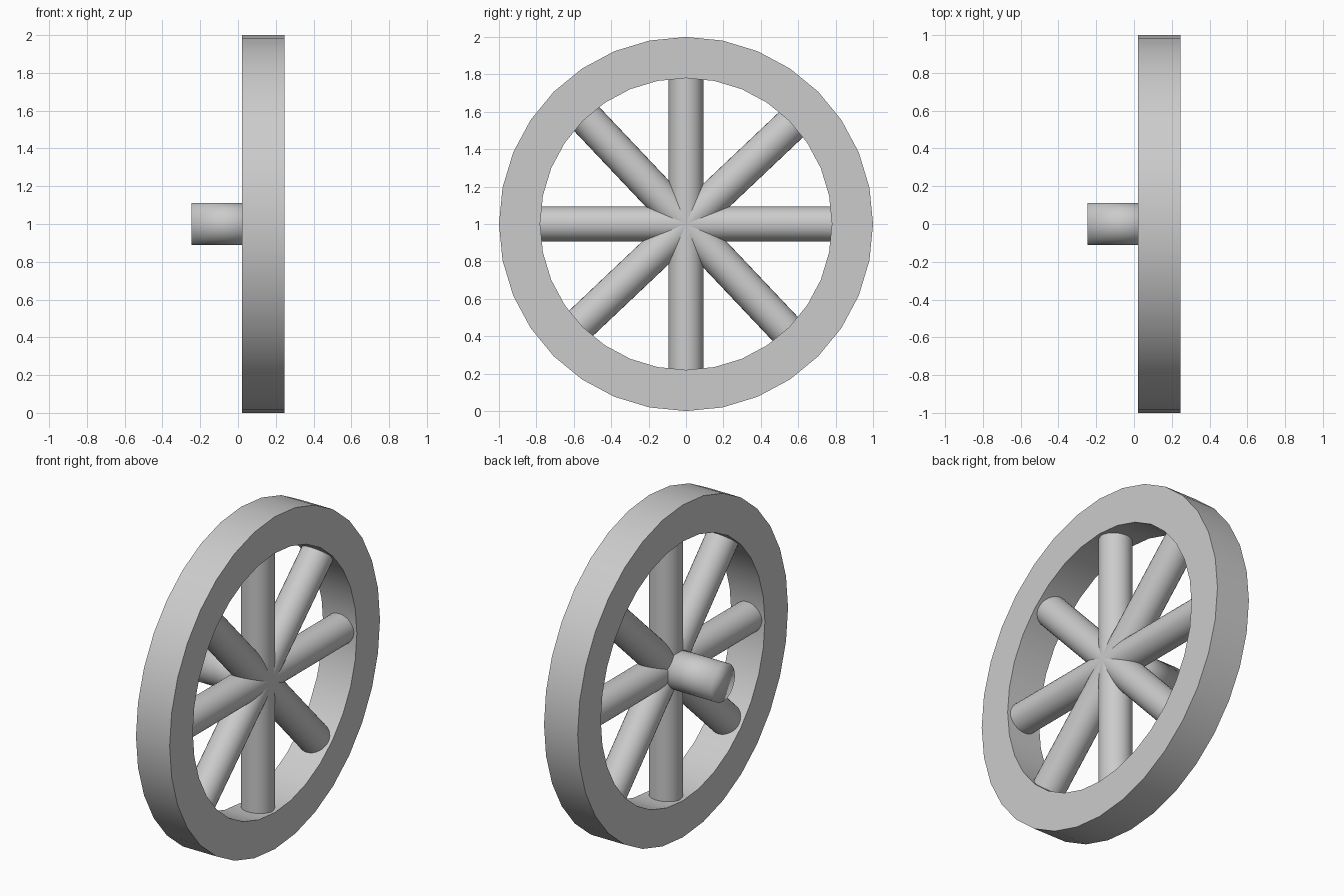
import bpy, bmesh
from math import radians, pi, sin, cos
from mathutils import Matrix

if "Cube" in bpy.data.objects:
    bpy.data.objects.remove(bpy.data.objects["Cube"])

CENTRE_X, CENTRE_Z = 0.133, 1.0


def rod(name, x0, length, radius, direction):
    """Smooth 32-sided cylinder centred at (x0, 0, CENTRE_Z), with its z axis turned by direction."""
    bpy.ops.mesh.primitive_cylinder_add(vertices=32, radius=radius, depth=length,
                                        location=(x0, 0, CENTRE_Z), rotation=direction)
    obj = bpy.context.object
    obj.name = name
    return obj


# Rim: rectangular section swept around x, flat 32-sided
SIDES = 32
bm = bmesh.new()
section = [(0.021, 1.0), (0.245, 1.0), (0.245, 0.78), (0.021, 0.78)]
rings = [[bm.verts.new((x, r * cos(2 * pi * i / SIDES), CENTRE_Z + r * sin(2 * pi * i / SIDES)))
          for x, r in section] for i in range(SIDES)]
for i in range(SIDES):
    a, b = rings[i], rings[(i + 1) % SIDES]
    for j in range(4):
        k = (j + 1) % 4
        bm.faces.new((a[j], a[k], b[k], b[j]))
bmesh.ops.recalc_face_normals(bm, faces=bm.faces)
mesh = bpy.data.meshes.new("rim")
bm.to_mesh(mesh)
bm.free()
rim = bpy.data.objects.new("rim", mesh)
bpy.context.collection.objects.link(rim)
rim.select_set(True)
bpy.context.view_layer.objects.active = rim
bpy.ops.object.shade_smooth_by_angle(angle=radians(30))

# Spokes: four full-width rods, diagonals slightly off 45 degrees
for n, angle in enumerate((0, 43.4, 90, 133.4)):
    spoke = rod(f"spoke_{n + 1}", CENTRE_X, 1.66, 0.093, (radians(angle - 90), 0, 0))
    bpy.ops.object.shade_smooth_by_angle(angle=radians(30))

# Axle stub reaching from the spoke crossing out to the -x side
axle = rod("axle", (-0.247 + CENTRE_X) / 2, CENTRE_X + 0.247, 0.112, (0, pi / 2, 0))
bpy.ops.object.shade_smooth()
